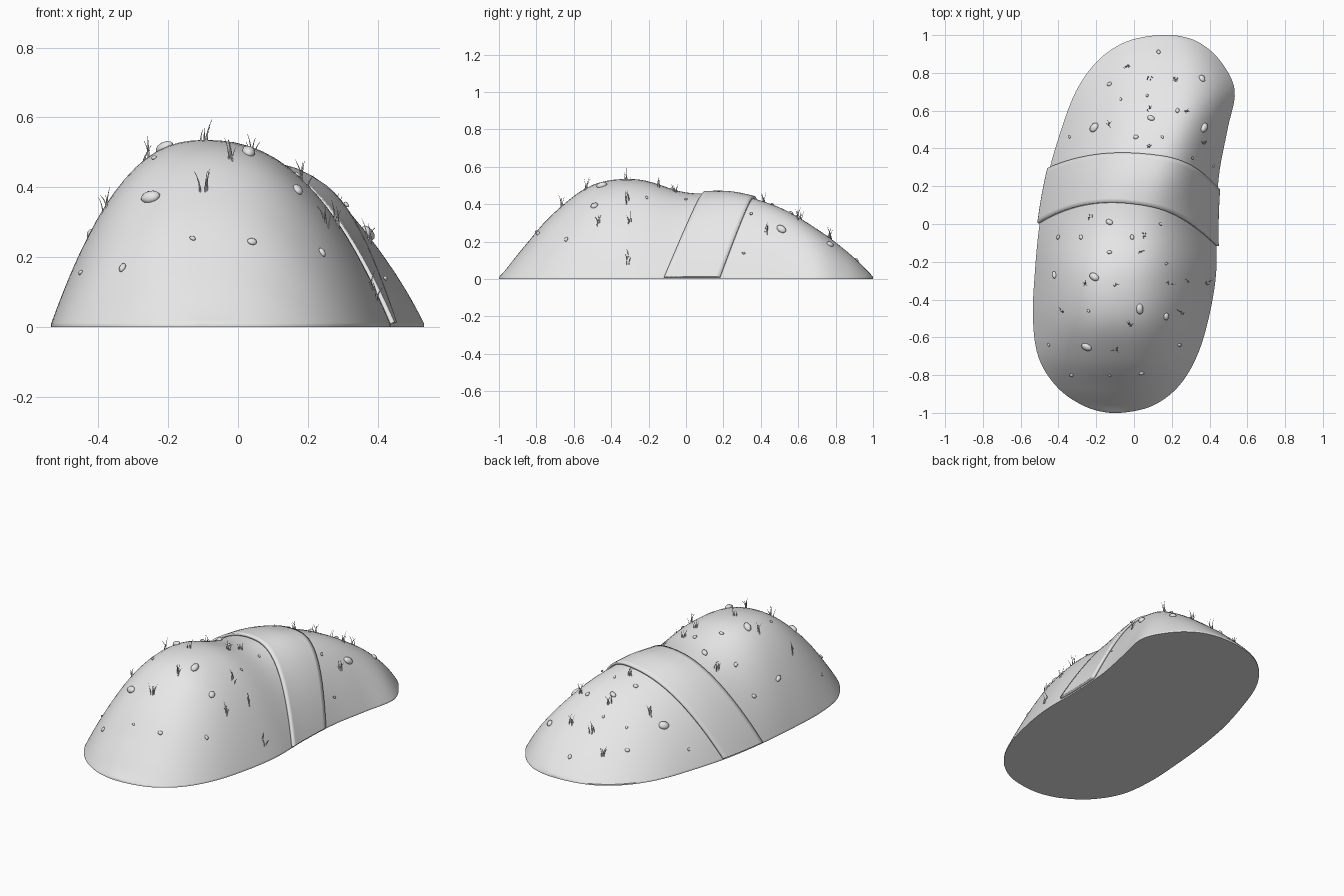
import bpy, bmesh, math, random
from mathutils import Vector, Matrix

random.seed(4)
if "Cube" in bpy.data.objects:
    bpy.data.objects.remove(bpy.data.objects["Cube"])

# One plain grey for everything
grey = bpy.data.materials.new("plain grey")
grey.use_nodes = True
grey.diffuse_color = (0.8, 0.8, 0.8, 1)
grey.node_tree.nodes["Principled BSDF"].inputs["Base Color"].default_value = grey.diffuse_color

# Mound profiles, sampled at equal angles from the front tip to the back tip
LEFT_EDGE = [-.12, -.26, -.405, -.505, -.535, -.525, -.5, -.455, -.385, -.305, -.19, -.04, .14]
RIGHT_EDGE = [-.08, .09, .23, .33, .395, .435, .435, .45, .495, .533, .455, .335, .2]
CREST_X = [-.1, -.1, -.1, -.1, -.1, -.09, -.02, .08, .17, .22, .22, .2, .17]
CREST_Z = [0, .04, .165, .345, .495, .525, .455, .445, .375, .255, .135, .04, 0]
RIM = 0.008
ROUNDNESS = 2.4


def sample(table, y):
    """Smooth interpolation of a profile table at position y."""
    last = len(table) - 1
    u = math.acos(max(-1, min(1, -y))) / math.pi * last
    k = min(int(u), last - 1)
    f = u - k
    p0, p1, p2, p3 = (table[max(0, min(last, k + d))] for d in (-1, 0, 1, 2))
    m1, m2 = (p2 - p0) / 2, (p3 - p1) / 2
    return (p1 + m1 * f + (3 * (p2 - p1) - 2 * m1 - m2) * f ** 2
            + (2 * (p1 - p2) + m1 + m2) * f ** 3)


def surface(t, y):
    """Point on the mound: t runs from -1 (low x edge) over the crest to 1."""
    crest = sample(CREST_X, y)
    edge = sample(RIGHT_EDGE if t > 0 else LEFT_EDGE, y)
    z = RIM + sample(CREST_Z, y) * (1 - abs(t) ** ROUNDNESS)
    return Vector((crest + abs(t) * (edge - crest), y, z))


def height(x, y):
    crest = sample(CREST_X, y)
    edge = sample(RIGHT_EDGE if x > crest else LEFT_EDGE, y)
    t = min(1, abs((x - crest) / (edge - crest)))
    return RIM + sample(CREST_Z, y) * (1 - t ** ROUNDNESS)


def normal(x, y, e=0.01):
    return Vector((height(x - e, y) - height(x + e, y),
                   height(x, y - e) - height(x, y + e), 2 * e)).normalized()


def grid(bm, rows):
    verts = [[bm.verts.new(p) for p in row] for row in rows]
    for a, b in zip(verts, verts[1:]):
        for i in range(len(a) - 1):
            bm.faces.new((a[i], a[i + 1], b[i + 1], b[i]))


def finish(name, bm, angle=40):
    mesh = bpy.data.meshes.new(name)
    bm.to_mesh(mesh)
    bm.free()
    mesh.materials.append(grey)
    obj = bpy.data.objects.new(name, mesh)
    bpy.context.collection.objects.link(obj)
    bpy.ops.object.select_all(action="DESELECT")
    obj.select_set(True)
    bpy.context.view_layer.objects.active = obj
    bpy.ops.object.shade_smooth_by_angle(angle=math.radians(angle))
    return obj


# Mound with a low rim and a flat underside
ACROSS, ALONG = 40, 72
ts = [math.sin(math.pi / 2 * (2 * i / ACROSS - 1)) for i in range(ACROSS + 1)]
bm = bmesh.new()
grid(bm, [[surface(t, -math.cos(math.pi * j / ALONG)) for t in ts] for j in range(ALONG + 1)])
border = [e for e in bm.edges if e.is_boundary]
skirt = bmesh.ops.extrude_edge_only(bm, edges=border)["geom"]
for v in skirt:
    if isinstance(v, bmesh.types.BMVert):
        v.co.z = 0
bmesh.ops.contextual_create(bm, geom=[e for e in bm.edges if e.is_boundary])
bmesh.ops.recalc_face_normals(bm, faces=bm.faces)
finish("mound", bm)

# Raised band crossing the mound between two leaning planes
FRONT_PLANE = (-.064, -.128, .37)
BACK_PLANE = (.235, -.124, .33)


def on_plane(t, plane):
    y = 0.1
    for _ in range(25):
        p = surface(t, y)
        y = (y + plane[0] + plane[1] * p.x + plane[2] * p.z) / 2
    return y


STEPS = 12
bm = bmesh.new()
spans = [(t, on_plane(t, FRONT_PLANE), on_plane(t, BACK_PLANE)) for t in ts]
grid(bm, [[surface(t, a + (b - a) * j / STEPS) for t, a, b in spans] for j in range(STEPS + 1)])
band = finish("crossing_band", bm)
shell = band.modifiers.new("thickness", "SOLIDIFY")
shell.thickness = 0.014
shell.offset = 1

# Pebbles, grouped by radius
PEBBLES = {
    .027: [(.03, -.45), (-.21, -.28), (-.25, -.65), (-.21, .51), (.37, .51)],
    .019: [(-.13, .01), (-.42, -.27), (.17, -.49), (.36, .77), (.09, .56)],
    .013: [(-.28, -.07), (-.4, -.07), (-.13, -.15), (-.01, -.07), (.24, -.64), (-.33, -.8),
           (.04, -.79), (.13, .91), (-.13, .74), (.01, .46), (.23, .6)],
    .009: [(.17, -.21), (-.45, -.64), (-.13, -.8), (-.24, -.46), (.14, 0), (.07, .68),
           (.22, .76), (-.07, .66), (.15, .46), (.3, .35), (-.34, .46), (.41, .31)],
}
bm = bmesh.new()
for radius, spots in PEBBLES.items():
    for x, y in spots:
        n = normal(x, y)
        lift = 0.014 if .15 < y < .36 else 0.002
        place = Matrix.Translation(Vector((x, y, height(x, y))) + n * lift)
        turn = n.to_track_quat("Z", "Y").to_matrix().to_4x4()
        spin = Matrix.Rotation(random.uniform(0, math.pi), 4, "Z")
        size = Matrix.Diagonal((1.1, random.uniform(.7, .9), .6, 1))
        bmesh.ops.create_icosphere(bm, subdivisions=2, radius=radius,
                                   matrix=place @ turn @ spin @ size)
finish("pebbles", bm, 60)

# Grass tufts made of thin tapering blades
TUFTS = [(-.23, .04), (.06, -.06), (.04, -.14), (-.1, -.32), (-.26, -.32), (.19, -.31),
         (.28, -.3), (.39, -.31), (.25, -.47), (-.02, -.54), (-.38, -.46), (-.1, -.67),
         (-.03, .84), (.08, .77), (.22, .77), (.08, .61), (.28, .59), (-.14, .53),
         (.08, .41), (.37, .43)]
grass = bpy.data.curves.new("grass_tufts", "CURVE")
grass.dimensions = "3D"
grass.bevel_depth = 0.003
grass.bevel_resolution = 0
grass.use_fill_caps = True
grass.materials.append(grey)
for x, y in TUFTS:
    for _ in range(4):
        root = Vector((x + random.uniform(-.012, .012), y + random.uniform(-.01, .01), 0))
        root.z = height(root.x, root.y) - 0.004
        angle = random.uniform(0, math.tau)
        lean = Vector((math.cos(angle), math.sin(angle), 0)) * random.uniform(.008, .025)
        tall = random.uniform(.035, .065)
        blade = grass.splines.new("POLY")
        blade.points.add(4)
        for i, point in enumerate(blade.points):
            f = i / 4
            point.co = (*(root + lean * f * f + Vector((0, 0, tall * f))), 1)
            point.radius = 1 - 0.85 * f
tufts = bpy.data.objects.new("grass_tufts", grass)
bpy.context.collection.objects.link(tufts)
